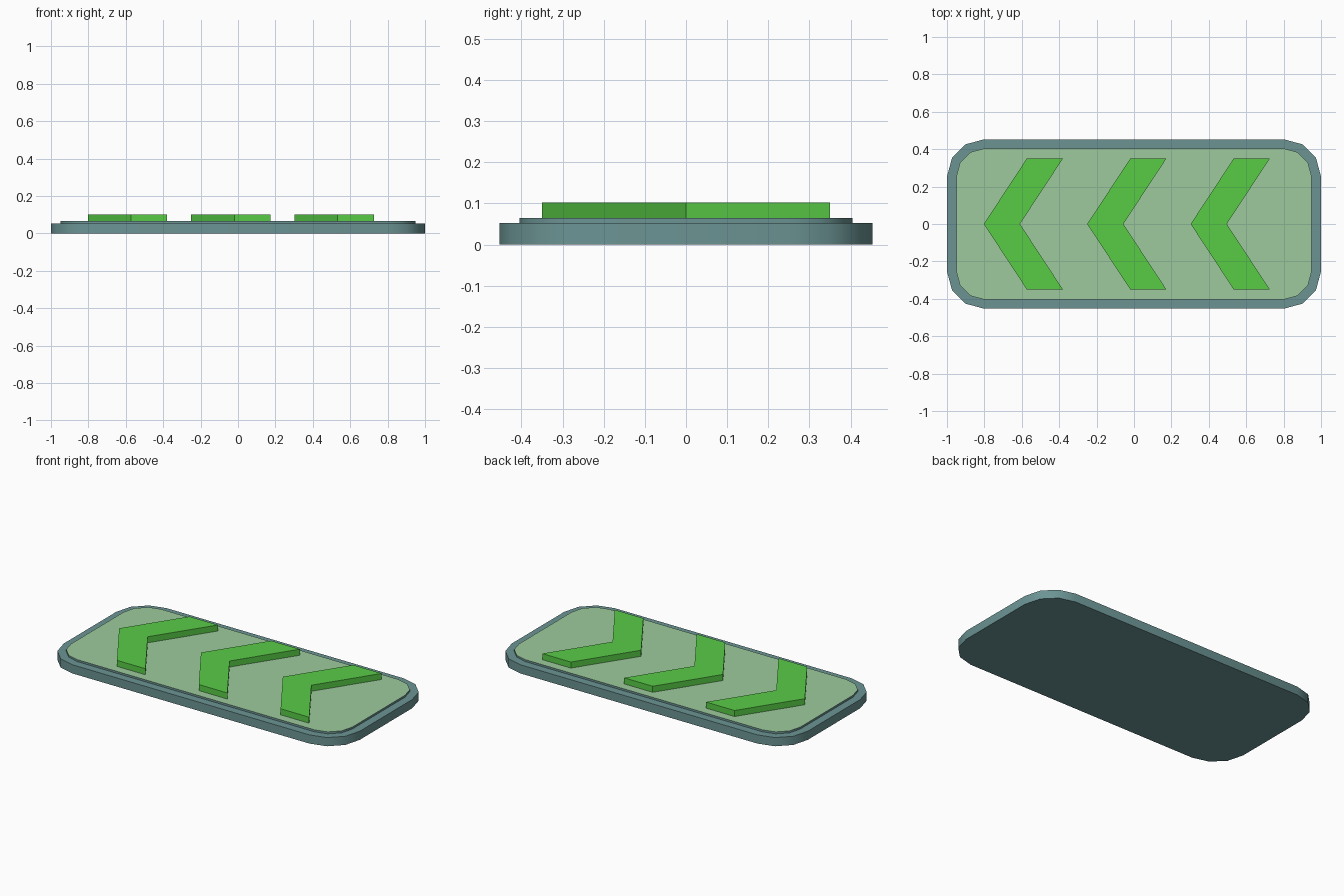
import bpy
import bmesh
from math import cos, sin, radians

cube = bpy.data.objects.get("Cube")
if cube:
    bpy.data.objects.remove(cube, do_unlink=True)


def make_material(name, rgb):
    mat = bpy.data.materials.new(name)
    mat.use_nodes = True
    mat.diffuse_color = (*rgb, 1)
    mat.node_tree.nodes["Principled BSDF"].inputs["Base Color"].default_value = (*rgb, 1)
    return mat


teal = make_material("grey teal", (0.150, 0.296, 0.296))
pale_green = make_material("pale green", (0.337, 0.591, 0.337))
bright_green = make_material("bright green", (0.098, 0.604, 0.061))


def rounded_outline(half_x, half_y, radius, segments=3):
    """Counter-clockwise rectangle outline with faceted round corners."""
    points = []
    for corner, (sx, sy) in enumerate([(1, 1), (-1, 1), (-1, -1), (1, -1)]):
        for i in range(segments + 1):
            a = radians(90 * (corner + i / segments))
            points.append((sx * (half_x - radius) + radius * cos(a),
                           sy * (half_y - radius) + radius * sin(a)))
    return points


def extrude_outline(name, outline, z0, z1, materials, smooth=False):
    """Solid prism; a second material, if given, colours the top face."""
    bm = bmesh.new()
    base = bm.faces.new([bm.verts.new((x, y, z0)) for x, y in outline])
    result = bmesh.ops.extrude_face_region(bm, geom=[base], use_keep_orig=True)
    top = [v for v in result["geom"] if isinstance(v, bmesh.types.BMVert)]
    bmesh.ops.translate(bm, verts=top, vec=(0, 0, z1 - z0))
    bmesh.ops.recalc_face_normals(bm, faces=bm.faces)
    for face in bm.faces:
        face.material_index = len(materials) - 1 if face.normal.z > 0.5 else 0
    mesh = bpy.data.meshes.new(name)
    bm.to_mesh(mesh)
    bm.free()
    for mat in materials:
        mesh.materials.append(mat)
    obj = bpy.data.objects.new(name, mesh)
    bpy.context.collection.objects.link(obj)
    if smooth:
        bpy.ops.object.select_all(action="DESELECT")
        obj.select_set(True)
        bpy.context.view_layer.objects.active = obj
        bpy.ops.object.shade_smooth_by_angle(angle=radians(40))
    return obj


# Base slab and the raised panel with a coloured top
extrude_outline("base_slab", rounded_outline(1, 0.453, 0.2), 0, 0.053, [teal], True)
extrude_outline("top_panel", rounded_outline(0.95, 0.404, 0.15), 0.053, 0.065,
                [teal, pale_green], True)

# Row of raised arrows pointing to -x
for number, tip in enumerate((-0.803, -0.25, 0.303), 1):
    arrow = [(tip, 0), (tip + 0.23, -0.35), (tip + 0.423, -0.35),
             (tip + 0.193, 0), (tip + 0.423, 0.35), (tip + 0.23, 0.35)]
    extrude_outline(f"arrow_{number}", arrow, 0.065, 0.102, [bright_green])
